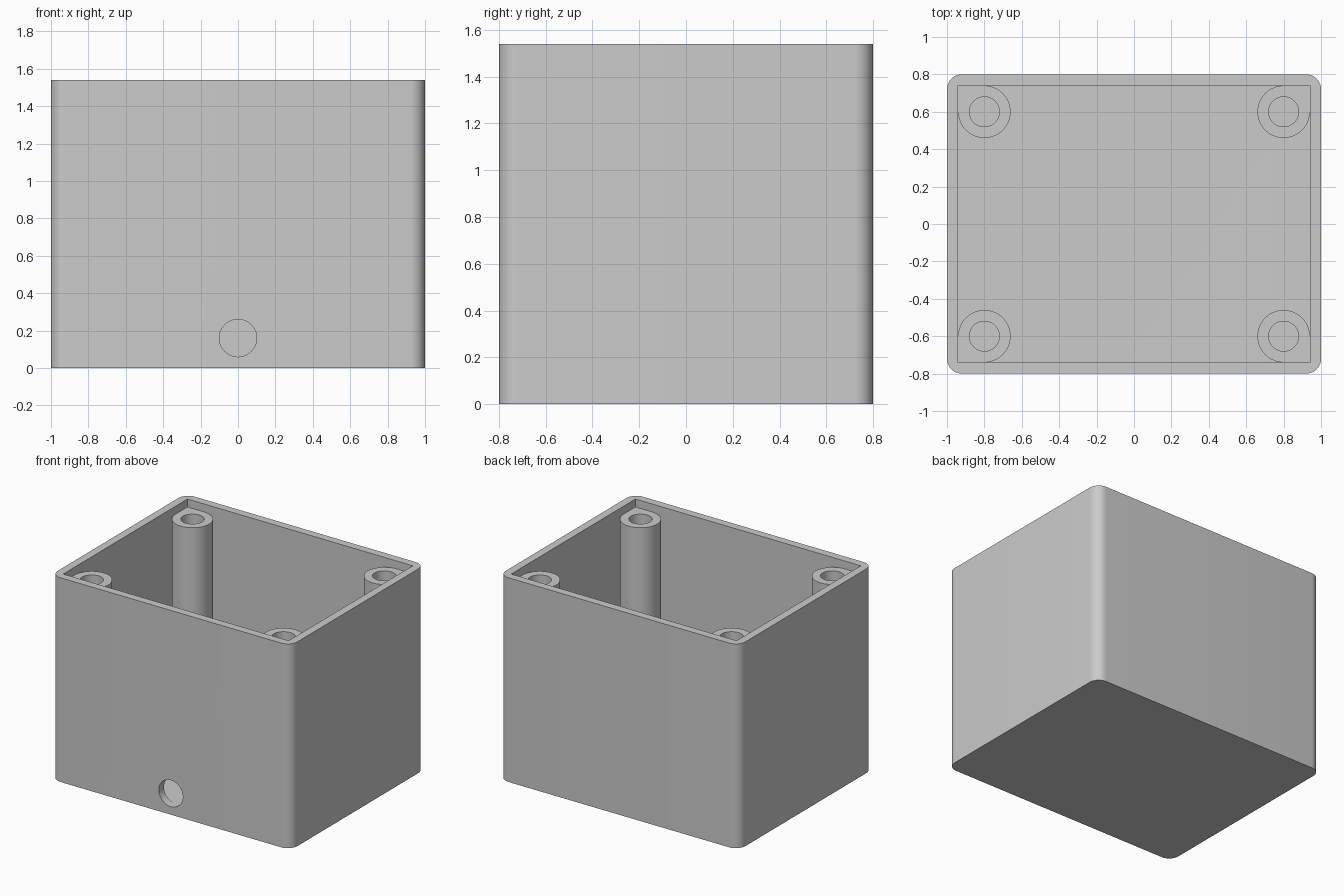
import bpy, bmesh
from math import cos, sin, pi

default = bpy.data.objects.get("Cube")
if default:
    bpy.data.objects.remove(default, do_unlink=True)

# Main dimensions
HALF_X, HALF_Y, HEIGHT = 1.0, 0.8, 1.54
WALL, CORNER_R = 0.06, 0.08
POST_X, POST_Y, POST_R, BORE_R, POST_TOP = 0.8, 0.6, 0.14, 0.08, 1.48
PORT_R, PORT_Z = 0.1, 0.16

grey = bpy.data.materials.new("light grey plastic")
grey.use_nodes = True
colour = (0.6, 0.6, 0.6, 1)
grey.diffuse_color = colour
grey.node_tree.nodes["Principled BSDF"].inputs["Base Color"].default_value = colour


def prism(name, outline, z0, z1):
    """Extrude a flat outline from z0 to z1."""
    bm = bmesh.new()
    base = bm.faces.new([bm.verts.new((x, y, z0)) for x, y in outline])
    grown = bmesh.ops.extrude_face_region(bm, geom=[base])["geom"]
    top = [v for v in grown if isinstance(v, bmesh.types.BMVert)]
    bmesh.ops.translate(bm, vec=(0, 0, z1 - z0), verts=top)
    bmesh.ops.recalc_face_normals(bm, faces=bm.faces)
    mesh = bpy.data.meshes.new(name)
    bm.to_mesh(mesh)
    bm.free()
    mesh.materials.append(grey)
    obj = bpy.data.objects.new(name, mesh)
    bpy.context.collection.objects.link(obj)
    return obj


def arc(cx, cy, r, start, end, steps):
    angles = [start + (end - start) * i / steps for i in range(steps + 1)]
    return [(cx + r * cos(a), cy + r * sin(a)) for a in angles]


def circle(cx, cy, r, steps=64):
    return arc(cx, cy, r, 0, 2 * pi, steps)[:-1]


def rectangle(hx, hy):
    return [(-hx, -hy), (hx, -hy), (hx, hy), (-hx, hy)]


def cut(target, cutter):
    """Subtract the cutter from the target and discard it."""
    cutter.hide_render = True
    bpy.context.view_layer.objects.active = target
    mod = target.modifiers.new("cut", 'BOOLEAN')
    mod.operation, mod.solver, mod.object = 'DIFFERENCE', 'EXACT', cutter
    bpy.ops.object.modifier_apply(modifier=mod.name)
    bpy.data.objects.remove(cutter, do_unlink=True)


def smooth(obj):
    bpy.ops.object.select_all(action='DESELECT')
    obj.select_set(True)
    bpy.context.view_layer.objects.active = obj
    bpy.ops.object.shade_smooth_by_angle(angle=pi / 6)


# Open box with rounded vertical corners and a sharp cornered cavity
outline = []
for i, (sx, sy) in enumerate([(1, 1), (-1, 1), (-1, -1), (1, -1)]):
    outline += arc(sx * (HALF_X - CORNER_R), sy * (HALF_Y - CORNER_R),
                   CORNER_R, i * pi / 2, (i + 1) * pi / 2, 10)
shell = prism("box_shell", outline, 0, HEIGHT)
cut(shell, prism("cavity_cutter", rectangle(HALF_X - WALL, HALF_Y - WALL), WALL, HEIGHT + 0.2))

# Round cable port through the front wall, resting on the floor level
port = prism("port_cutter", circle(0, 0, PORT_R), -0.1, 0.1)
port.rotation_euler = (pi / 2, 0, 0)
port.location = (0, -HALF_Y, PORT_Z)
cut(shell, port)
smooth(shell)

# Hollow screw posts, each filled square into its corner
for side, sx in (("left", 1), ("right", -1)):
    for end, sy in (("back", 1), ("front", -1)):
        profile = arc(0, 0, POST_R, pi / 2, 2 * pi, 48) + [(POST_R, POST_R)]
        profile = [(sx * (POST_X + x), sy * (POST_Y + y)) for x, y in profile]
        post = prism(f"screw_post_{end}_{side}", profile, WALL, POST_TOP)
        cut(post, prism("bore_cutter", circle(sx * POST_X, sy * POST_Y, BORE_R),
                        0, HEIGHT))
        smooth(post)
